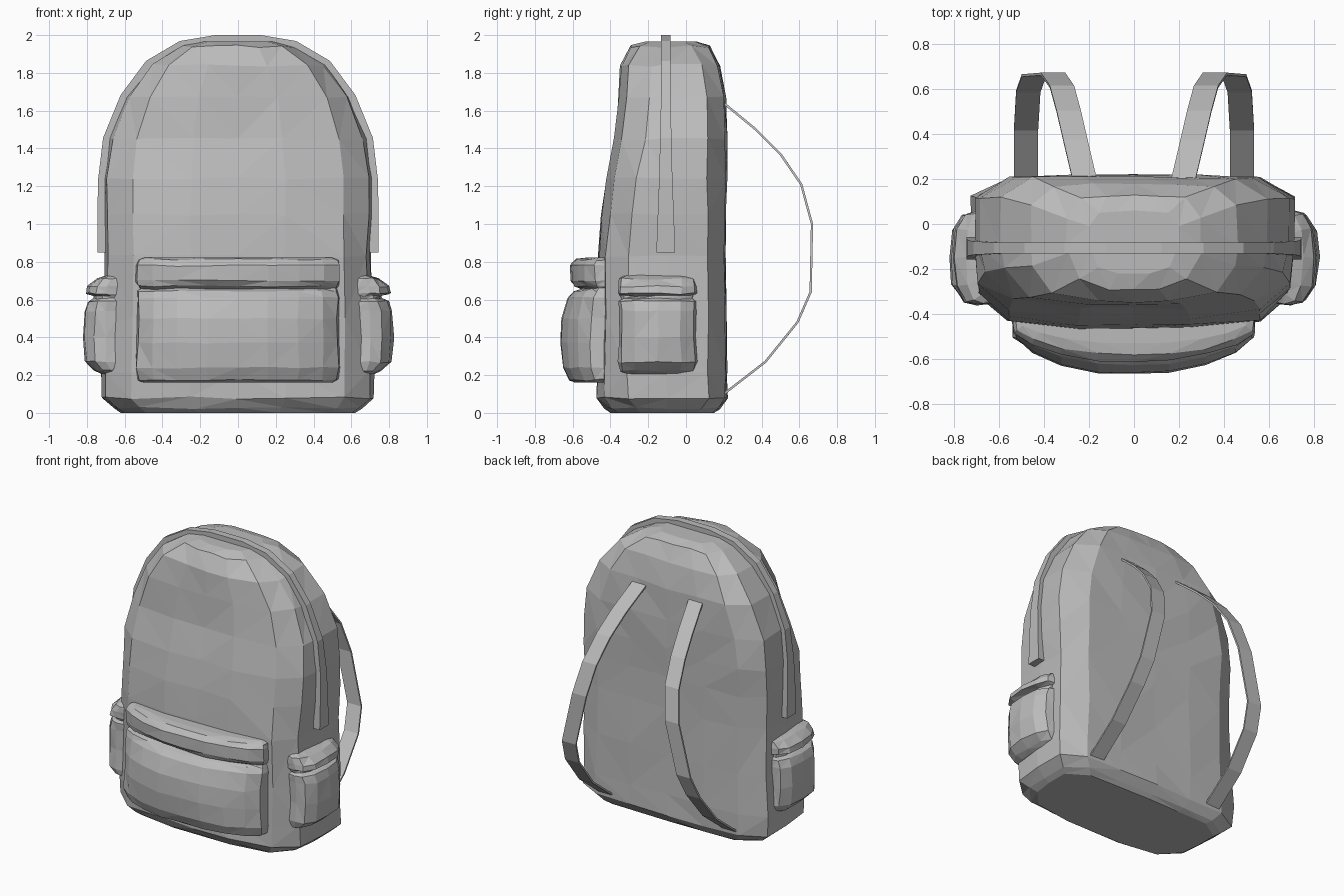
import bpy, bmesh, random
from mathutils import Vector

random.seed(4)
cube = bpy.data.objects.get("Cube")
if cube:
    bpy.data.objects.remove(cube, do_unlink=True)

grey = bpy.data.materials.new("fabric_grey")
grey.use_nodes = True
grey.diffuse_color = (0.5, 0.5, 0.5, 1)
grey.node_tree.nodes["Principled BSDF"].inputs["Base Color"].default_value = (0.5, 0.5, 0.5, 1)


def finish(name, bm):
    bmesh.ops.recalc_face_normals(bm, faces=bm.faces)
    mesh = bpy.data.meshes.new(name)
    bm.to_mesh(mesh)
    bm.free()
    mesh.materials.append(grey)
    obj = bpy.data.objects.new(name, mesh)
    bpy.context.collection.objects.link(obj)
    return obj


def loft(name, rings, jitter):
    """Skin closed rings, cap both ends and crumple the cloth a little."""
    bm = bmesh.new()
    loops = [[bm.verts.new(p) for p in ring] for ring in rings]
    n = len(loops[0])
    for a, b in zip(loops, loops[1:]):
        for i in range(n):
            j = (i + 1) % n
            bm.faces.new((a[i], a[j], b[j], b[i]))
    bm.faces.new(loops[0])
    bm.faces.new(loops[-1])
    for loop in loops[1:-1]:
        for v in loop:
            v.co += Vector([random.uniform(-jitter, jitter) for _ in range(3)])
    bmesh.ops.triangulate(bm, faces=bm.faces)
    return finish(name, bm)


def ribbon(name, path, widths, axis, thickness):
    """Flat strip along a path, with its width along the given axis."""
    bm = bmesh.new()
    pairs = []
    for p, w in zip(path, widths):
        half = Vector(axis) * w / 2
        pairs.append((bm.verts.new(Vector(p) - half), bm.verts.new(Vector(p) + half)))
    for a, b in zip(pairs, pairs[1:]):
        bm.faces.new((a[0], a[1], b[1], b[0]))
    obj = finish(name, bm)
    solid = obj.modifiers.new("thickness", "SOLIDIFY")
    solid.thickness = thickness
    solid.offset = 0
    return obj


def mirrored(half):
    """Complete a half outline that starts and ends on the centre line."""
    return half + [(-x, y) for x, y in reversed(half[1:-1])]


# Main bag: height, half width, front, back
def body_ring(z, w, front, back):
    side = min(0.1, (back - front) / 4)
    half = [(0, back), (w * 0.4, back - 0.005), (w * 0.77, back - 0.01), (w, back - side),
            (w, -0.1), (w * 0.97, front + side * 1.6), (w * 0.79, front + side * 0.4),
            (w * 0.35, front), (0, front)]
    return [(x, y, z) for x, y in mirrored(half)]


body = [(0.0, 0.62, -0.40, 0.15), (0.025, 0.66, -0.43, 0.18), (0.08, 0.72, -0.47, 0.22),
        (0.22, 0.72, -0.47, 0.22), (0.5, 0.71, -0.47, 0.215), (0.83, 0.705, -0.465, 0.21),
        (1.05, 0.71, -0.445, 0.21), (1.24, 0.71, -0.42, 0.215), (1.45, 0.685, -0.375, 0.22),
        (1.67, 0.59, -0.36, 0.215), (1.84, 0.46, -0.345, 0.18), (1.94, 0.3, -0.29, 0.13),
        (1.965, 0.2, -0.22, 0.06)]
loft("main_bag", [body_ring(*r) for r in body], 0.007)

# Zip band arching over the bag
arch = [(0.72, 0.85), (0.72, 1.05), (0.715, 1.24), (0.69, 1.45), (0.6, 1.67),
        (0.47, 1.845), (0.3, 1.945), (0.12, 1.975)]
full = arch + [(-x, z) for x, z in reversed(arch)]
taper = [0.1, 0.085, 0.07, 0.06, 0.05, 0.05, 0.05, 0.05]
ribbon("zip_band", [(x, -0.107, z) for x, z in full], taper + taper[::-1], (0, 1, 0), 0.05)


# Pockets: height, half width, depth away from the bag
def pocket(name, profile, section, place):
    rings = []
    for z, w, d in profile:
        rings.append([place(u * w, v * d, z) for u, v in mirrored(section)])
    return loft(name, rings, 0.005)


front_section = [(0, 0), (0.97, 0), (1, 0.12), (0.99, 0.4), (0.84, 0.64), (0.6, 0.85),
                 (0.3, 0.98), (0, 1)]
front_profile = [(0.16, 0.5, 0.19), (0.175, 0.53, 0.22), (0.24, 0.54, 0.255), (0.37, 0.535, 0.27),
                 (0.5, 0.53, 0.26), (0.61, 0.535, 0.225), (0.645, 0.53, 0.19), (0.658, 0.52, 0.155),
                 (0.672, 0.53, 0.19), (0.7, 0.54, 0.21), (0.78, 0.54, 0.21), (0.812, 0.53, 0.18),
                 (0.822, 0.5, 0.13)]
pocket("front_pocket", front_profile, front_section, lambda u, v, z: (u, -0.4 - v, z))

side_section = [(0, 0), (0.95, 0), (1, 0.4), (0.93, 0.7), (0.6, 0.94), (0, 1)]
side_profile = [(0.205, 0.17, 0.1), (0.225, 0.2, 0.14), (0.27, 0.21, 0.19), (0.4, 0.2, 0.205),
                (0.54, 0.205, 0.195), (0.59, 0.205, 0.175), (0.605, 0.195, 0.14),
                (0.62, 0.195, 0.14), (0.632, 0.21, 0.185), (0.67, 0.21, 0.18),
                (0.71, 0.205, 0.13), (0.73, 0.17, 0.07)]
strap_path = [(0.22, 0.2, 1.64), (0.26, 0.37, 1.5), (0.29, 0.5, 1.37), (0.32, 0.61, 1.21),
              (0.36, 0.667, 1.0), (0.445, 0.66, 0.64), (0.47, 0.59, 0.48),
              (0.48, 0.42, 0.27), (0.48, 0.2, 0.1)]

# Side pockets and shoulder straps on both sides
for label, s in (("left", 1), ("right", -1)):
    pocket(label + "_side_pocket", side_profile, side_section,
           lambda u, v, z: (s * (0.62 + v), -0.15 + u, z))
    ribbon(label + "_shoulder_strap", [(s * x, y, z) for x, y, z in strap_path],
           [0.108] * len(strap_path), (1, 0, 0), 0.012)
